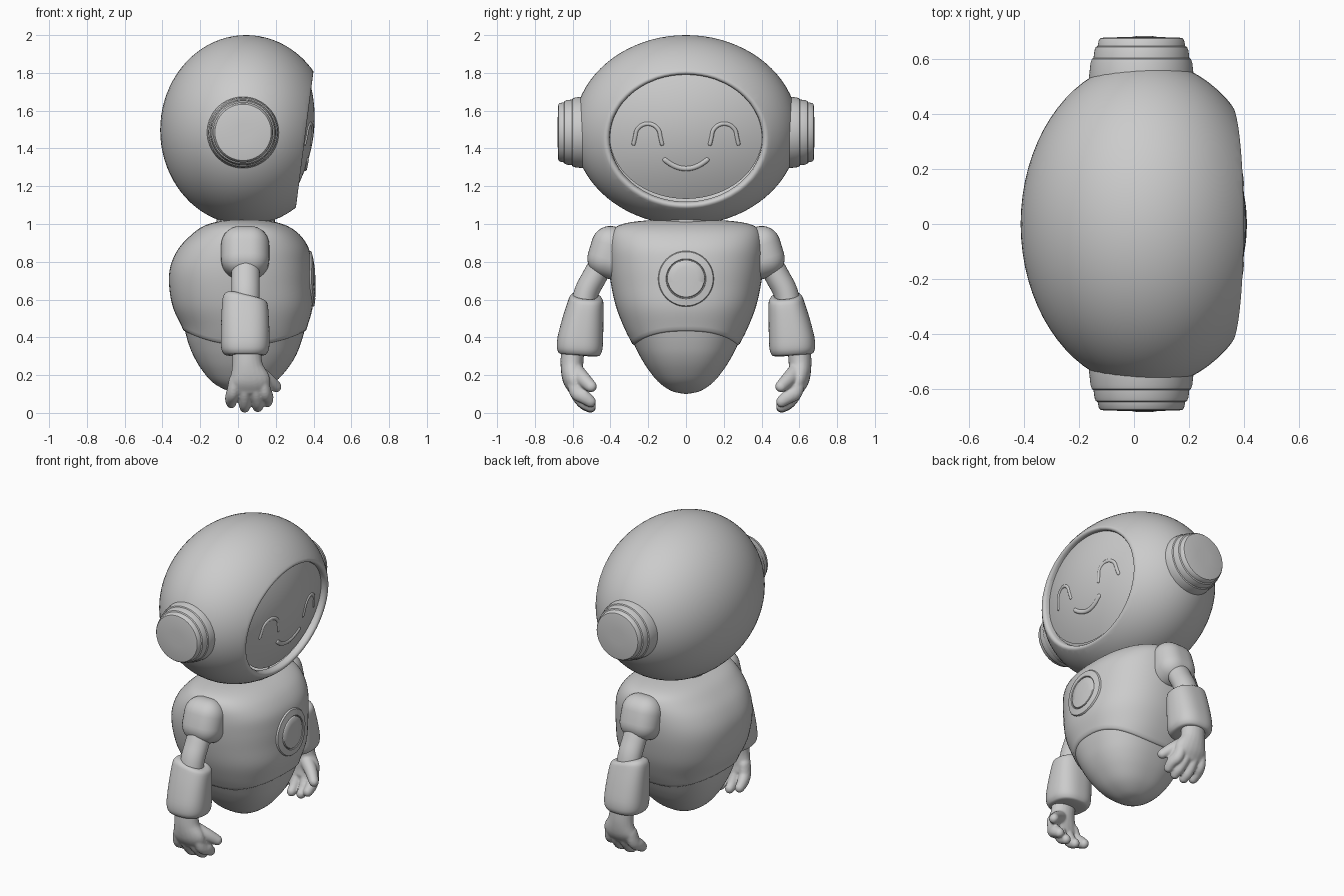
import bpy, bmesh
from math import sin, cos, pi, sqrt, radians
from mathutils import Vector, Matrix

if "Cube" in bpy.data.objects:
    bpy.data.objects.remove(bpy.data.objects["Cube"])

grey = bpy.data.materials.new("plain_grey")
grey.use_nodes = True
grey.diffuse_color = (0.6, 0.6, 0.6, 1)
grey.node_tree.nodes["Principled BSDF"].inputs["Base Color"].default_value = (0.6, 0.6, 0.6, 1)


def finish(name, bm, sharp=40):
    bmesh.ops.recalc_face_normals(bm, faces=bm.faces)
    mesh = bpy.data.meshes.new(name)
    bm.to_mesh(mesh)
    bm.free()
    mesh.materials.append(grey)
    for p in mesh.polygons:
        p.use_smooth = True
    mesh.set_sharp_from_angle(angle=radians(sharp))
    obj = bpy.data.objects.new(name, mesh)
    bpy.context.collection.objects.link(obj)
    return obj


def loft(bm, rings, cap_start=True, cap_end=True):
    """Skin a list of closed rings with quads."""
    loops = [[bm.verts.new(p) for p in ring] for ring in rings]
    n = len(loops[0])
    for a, b in zip(loops, loops[1:]):
        for i in range(n):
            j = (i + 1) % n
            bm.faces.new((a[i], a[j], b[j], b[i]))
    if cap_start:
        bm.faces.new(loops[0])
    if cap_end:
        bm.faces.new(loops[-1])


def spline(pts, t):
    """Catmull-Rom through tuples of any length, t counted in points."""
    i = max(0, min(int(t), len(pts) - 2))
    f = t - i
    p0, p1, p2, p3 = (pts[max(0, min(k, len(pts) - 1))] for k in range(i - 1, i + 3))
    return [b + 0.5 * f * (c - a + f * (2*a - 5*b + 4*c - d + f * (3*(b - c) + d - a)))
            for a, b, c, d in zip(p0, p1, p2, p3)]


def squared(a, power):
    """Cosine and sine of a superellipse angle."""
    return [abs(w) ** power * (1 if w > 0 else -1) for w in (cos(a), sin(a))]


def tube(bm, pts, steps=6, sides=20, round_ends=True):
    """Tube along points (x, y, z, radius along x, radius across)."""
    total = (len(pts) - 1) * steps
    path = [spline(pts, k / steps) for k in range(total + 1)]

    def ring(k, scale, shift):
        p = path[k]
        c = Vector(p[:3])
        d = (Vector(path[min(k + 1, total)][:3]) - Vector(path[max(k - 1, 0)][:3])).normalized()
        side = (Vector((1, 0, 0)) - d * d.x)
        side = side.normalized() if side.length > 0.2 else d.orthogonal().normalized()
        up = d.cross(side)
        turns = [2 * pi * i / sides for i in range(sides)]
        return [c + d * shift * p[4] + side * cos(a) * p[3] * scale + up * sin(a) * p[4] * scale
                for a in turns]
    ends = [radians(q) for q in (85, 65, 45, 22)] if round_ends else []
    rings = [ring(0, cos(a), -sin(a)) for a in ends]
    rings += [ring(k, 1, 0) for k in range(total + 1)]
    rings += [ring(total, cos(a), sin(a)) for a in reversed(ends)]
    loft(bm, rings)


# Torso cross-sections: height, centre x, half depth, half width
TORSO = [(.10, .03, .002, .002), (.115, .03, .08, .075), (.16, .03, .165, .145),
         (.23, .033, .23, .205), (.30, .035, .275, .25), (.37, .035, .305, .287),
         (.45, .035, .33, .327), (.56, .025, .37, .37), (.68, .015, .38, .397),
         (.78, .017, .374, .41), (.87, .03, .345, .412), (.94, .04, .29, .402),
         (.985, .04, .23, .37), (1.01, .04, .16, .29), (1.022, .04, .08, .15),
         (1.025, .04, .002, .002)]
BOXY = .84


def torso_param(z):
    lo, hi = 0.0, len(TORSO) - 1.0
    for _ in range(30):
        mid = (lo + hi) / 2
        lo, hi = (mid, hi) if spline(TORSO, mid)[0] < z else (lo, mid)
    return lo


def torso_point(u, a, inset=0.0):
    z, cx, rx, ry = spline(TORSO, u)
    c, s = squared(a, BOXY)
    return Vector((cx + max(rx - inset, .001) * c, max(ry - inset, .001) * s, z))


ANGLES = [2 * pi * i / 72 for i in range(72)]
SEAM = [torso_param(.36 + .073 * cos(a) ** 2) for a in ANGLES]
TOP = len(TORSO) - 1
STEPS = 44

# Upper torso shell with a lip turned in along the curved seam
bm = bmesh.new()
rings = [[torso_point(s, a, .03) for a, s in zip(ANGLES, SEAM)],
         [torso_point(s, a, .006) for a, s in zip(ANGLES, SEAM)]]
rings += [[torso_point(s + .08 + (TOP - s - .08) * k / STEPS, a) for a, s in zip(ANGLES, SEAM)]
          for k in range(STEPS + 1)]
loft(bm, rings, cap_start=False)
finish("upper_torso", bm, 50)

# Lower torso bowl, slightly inset
bm = bmesh.new()
loft(bm, [[torso_point((s + .1) * k / 28, a, .008 * k / 28) for a, s in zip(ANGLES, SEAM)]
          for k in range(29)], cap_end=False)
finish("lower_torso", bm)


# Chest badge: raised ring and disc following the torso
def badge(name, profile):
    bm = bmesh.new()
    rings = []
    for r, lift in profile:
        ring = []
        for a in ANGLES:
            y, z = r * cos(a), .71 + r * sin(a)
            _, cx, rx, ry = spline(TORSO, torso_param(z))
            ring.append((cx + rx * (1 - abs(y / ry) ** (2 / BOXY)) ** (BOXY / 2) + lift, y, z))
        rings.append(ring)
    loft(bm, rings, cap_start=False)
    finish(name, bm)


badge("badge_ring", [(.148, -.01), (.147, .004), (.143, .009), (.106, .012), (.103, .009), (.102, -.01)])
badge("badge_disc", [(.1, -.01), (.099, .009), (.096, .012), (.06, .014), (.03, .015), (.002, .015)])

# Neck
bm = bmesh.new()
tube(bm, [(.04, 0, .98, .155, .155), (.04, 0, 1.06, .155, .155)], sides=48, round_ends=False)
finish("neck", bm)

# Head: ellipsoid cut by a tilted plane, with a rounded rim folding inward
CUT = Vector((.35, 0, 1.47))
slope = .1286
normal = Vector((1, 0, -slope)).normalized()
bm = bmesh.new()
bmesh.ops.create_uvsphere(bm, u_segments=72, v_segments=40, radius=1)
bmesh.ops.transform(bm, verts=bm.verts, matrix=Matrix.Translation((.043, 0, 1.497))
                    @ Matrix.Diagonal((.455, .595, .503, 1)))
bmesh.ops.bisect_plane(bm, geom=bm.verts[:] + bm.edges[:] + bm.faces[:], dist=1e-5,
                       plane_co=CUT, plane_no=normal, clear_outer=True)
old = 1
for scale, push in ((.982, .005), (.96, .006), (.94, .002), (.925, -.008), (.918, -.035)):
    edges = [e for e in bm.edges if e.is_boundary]
    new = bmesh.ops.extrude_edge_only(bm, edges=edges)["geom"]
    for v in new:
        if isinstance(v, bmesh.types.BMVert):
            flat = v.co - CUT
            flat -= normal * flat.dot(normal)
            v.co = CUT + flat * (scale / old) + normal * push
    old = scale
finish("head_shell", bm, 50)


# Face screen: shallow dome inside the rim
def face_x(y, z):
    r2 = (y / .39) ** 2 + ((z - 1.468) / .33) ** 2
    return .35 + slope * (z - 1.47) - .025 + .075 * (1 - r2)


bm = bmesh.new()
loft(bm, [[(face_x(q * .405 * cos(a), 1.468 + q * .335 * sin(a)), q * .405 * cos(a), 1.468 + q * .335 * sin(a))
           for a in ANGLES] for q in [1 - k / 16.1 for k in range(17)]], cap_start=False)
finish("face_screen", bm)


# Smile and arched eyes as thin raised beads
def bead(name, outline, r):
    bm = bmesh.new()
    tube(bm, [(face_x(y, z) - .002, y, z, r * .8, r) for y, z in outline], steps=4, sides=12)
    finish(name, bm)


bead("smile", [(.11 * t / 4, 1.294 + .045 * (t / 4) ** 2) for t in range(-4, 5)], .014)

for s, side in ((1, "left"), (-1, "right")):
    arch = [(.066 * cos(t * pi / 8), 1.465 + .066 * sin(t * pi / 8)) for t in range(9)]
    arch = [(.075, 1.425)] + arch + [(-.075, 1.425)]
    bead(side + "_eye", [(s * .202 + y, z) for y, z in arch], .011)

    # Stepped ear pod, narrowing outward
    bm = bmesh.new()
    profile = [(.48, .194), (.54, .19), (.585, .185), (.6, .18), (.604, .174), (.63, .171),
               (.643, .166), (.647, .159), (.668, .155), (.675, .149), (.677, .14), (.68, .05)]
    loft(bm, [[(.027 + r * cos(a), s * y, 1.485 + r * sin(a)) for a in ANGLES] for y, r in profile])
    finish(side + "_ear_pod", bm, 30)

    # Shoulder: tilted rounded block
    bm = bmesh.new()
    bmesh.ops.create_cube(bm, size=1)
    bmesh.ops.scale(bm, verts=bm.verts, vec=(.255, .245, .275))
    bmesh.ops.bevel(bm, geom=bm.edges[:], offset=.1, segments=8, profile=.5, affect='EDGES')
    bmesh.ops.transform(bm, verts=bm.verts, matrix=Matrix.Translation((.038, s * .39, .847))
                        @ Matrix.Rotation(s * radians(17), 4, 'X'))
    finish(side + "_shoulder", bm, 60)

    # Upper arm
    bm = bmesh.new()
    tube(bm, [(.04, s * .44, .80, .075, .066), (.04, s * .485, .72, .075, .065),
              (.04, s * .53, .63, .075, .065), (.04, s * .555, .5, .075, .065)], sides=32)
    finish(side + "_upper_arm", bm)

    # Forearm cuff: soft squared sleeve, top slanted toward the front
    bm = bmesh.new()
    cuff = [(.62, .53, .05, .04), (.622, .53, .085, .065), (.612, .53, .108, .083), (.585, .531, .12, .094),
            (.50, .545, .126, .108), (.40, .559, .129, .12), (.345, .563, .127, .121),
            (.318, .564, .117, .113), (.306, .564, .10, .098), (.305, .564, .05, .05)]
    rings = []
    for k in range((len(cuff) - 1) * 3 + 1):
        z, cy, rx, ry = spline(cuff, k / 3)
        ring = []
        for a in ANGLES:
            u, v = squared(a, .8)
            tilt = max(0, (z - .4) / .22)
            ring.append((.038 + rx * u, s * (cy + ry * v), z - .02 * u * tilt + .006 * v))
        rings.append(ring)
    loft(bm, rings)
    finish(side + "_forearm_cuff", bm, 60)

    # Hand: palm, four curled fingers and thumb fused together
    bm = bmesh.new()
    tube(bm, [(.045, s * .60, .33, .077, .062), (.05, s * .604, .25, .082, .06),
              (.06, s * .598, .18, .108, .056), (.062, s * .583, .135, .108, .046)])
    for x0, x1, tip in ((-.015, -.036, .055), (.035, .036, .031), (.085, .105, .034), (.13, .155, .06)):
        tube(bm, [(x0, s * .59, .17, .034, .042), ((x0 + x1) / 2, s * .575, .11, .035, .042),
                  (x1, s * .54, tip + .025, .033, .038), (x1, s * .507, tip, .029, .031)], sides=14)
    tube(bm, [(.09, s * .585, .22, .044, .046), (.15, s * .545, .18, .038, .04),
              (.2, s * .503, .14, .03, .032)], sides=14)
    hand = finish(side + "_hand", bm)
    fuse = hand.modifiers.new("Fuse", 'REMESH')
    fuse.mode = 'VOXEL'
    fuse.voxel_size = .007
    fuse.use_smooth_shade = True
    soften = hand.modifiers.new("Soften", 'SMOOTH')
    soften.factor = .5
    soften.iterations = 4
